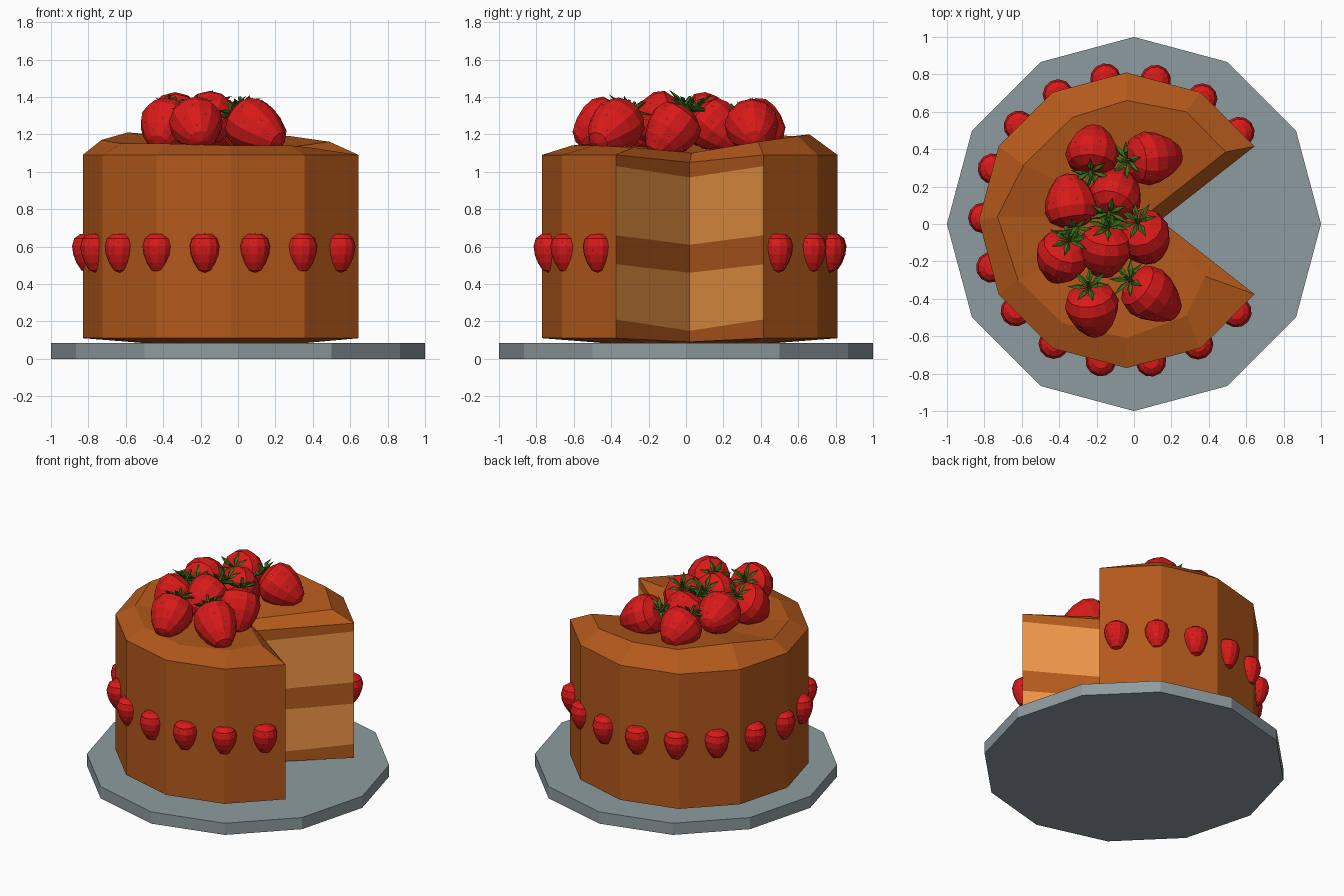
import bpy, bmesh, math, random
from mathutils import Vector, Matrix

if "Cube" in bpy.data.objects:
    bpy.data.objects.remove(bpy.data.objects["Cube"])

random.seed(4)


def material(name, rgb):
    m = bpy.data.materials.new(name)
    m.diffuse_color = (*rgb, 1)
    m.use_nodes = True
    m.node_tree.nodes["Principled BSDF"].inputs["Base Color"].default_value = m.diffuse_color
    return m


CHOC = material("chocolate", (0.45, 0.10, 0.011))
SPONGE = material("sponge", (0.83, 0.30, 0.06))
RED = material("berry_red", (0.70, 0.01, 0.01))
GREEN = material("leaf_green", (0.045, 0.18, 0.012))
SEED = material("seed_cream", (0.8, 0.6, 0.35))
PLATE = material("plate_grey", (0.27, 0.33, 0.35))


def make_mesh(name, bm, mats):
    bmesh.ops.recalc_face_normals(bm, faces=bm.faces[:])
    me = bpy.data.meshes.new(name)
    bm.to_mesh(me)
    bm.free()
    for m in mats:
        me.materials.append(m)
    return me


def add_object(name, me, matrix=Matrix()):
    ob = bpy.data.objects.new(name, me)
    ob.matrix_world = matrix
    bpy.context.collection.objects.link(ob)
    return ob


# plate: twelve-sided disc
bm = bmesh.new()
bmesh.ops.create_cone(bm, cap_ends=True, segments=12, radius1=1, radius2=1,
                      depth=0.085, matrix=Matrix.Translation((0, 0, 0.0425)))
add_object("plate", make_mesh("plate", bm, [PLATE]))

# cake: twelve-sided outline with a wedge removed (last point is the wedge apex)
CX, CY, R = -0.04, 0.02, 0.79
outline = [(CX + R * math.cos(math.radians(a)), CY + R * math.sin(math.radians(a)))
           for a in range(30, 331, 30)] + [(0.14, CY)]
N = len(outline)
rim_z = [0.11, 0.21, 0.505, 0.66, 1.03, 1.09]
apex_z = [0.09, 0.15, 0.46, 0.61, 0.97, 1.05]
# uneven crest of the icing
crest = [(0.49, 0.385, 1.16), (0.28, 0.60, 1.19), (-0.04, 0.66, 1.20),
         (-0.33, 0.57, 1.19), (-0.59, 0.315, 1.21), (-0.73, 0.04, 1.17),
         (-0.62, -0.30, 1.15), (-0.38, -0.53, 1.15), (-0.04, -0.61, 1.14),
         (0.28, -0.49, 1.14), (0.38, -0.28, 1.13), (0.04, 0.03, 1.10)]

bm = bmesh.new()
base = [bm.verts.new((CX + (x - CX) * 0.6, CY + (y - CY) * 0.6, 0.085))
        for x, y in outline]
rings = [base]
for rz, az in zip(rim_z, apex_z):
    rings.append([bm.verts.new((x, y, az if i == N - 1 else rz))
                  for i, (x, y) in enumerate(outline)])
rings.append([bm.verts.new(p) for p in crest])
for k in range(len(rings) - 1):
    lo, hi = rings[k], rings[k + 1]
    for i in range(N):
        j = (i + 1) % N
        f = bm.faces.new((lo[i], lo[j], hi[j], hi[i]))
        # the two sponge layers show only on the cut walls
        if i >= N - 2 and k in (2, 4):
            f.material_index = 1
bm.faces.new(base[::-1])
top = bm.faces.new(rings[-1])
bmesh.ops.triangulate(bm, faces=[top])
add_object("cake", make_mesh("cake", bm, [CHOC, SPONGE]))

# strawberry: lathed profile, tip at z=0, shoulder at z=1, with tiny seeds
profile = [(0.20, 0.06), (0.36, 0.25), (0.46, 0.45), (0.50, 0.66),
           (0.43, 0.85), (0.24, 0.96)]
SEG = 12
bm = bmesh.new()
rows = [[bm.verts.new((r * math.cos(i * math.tau / SEG),
                       r * math.sin(i * math.tau / SEG), z)) for i in range(SEG)]
        for r, z in profile]
tip, cap = bm.verts.new((0, 0, 0)), bm.verts.new((0, 0, 0.97))
for i in range(SEG):
    j = (i + 1) % SEG
    bm.faces.new((tip, rows[0][j], rows[0][i]))
    bm.faces.new((cap, rows[-1][i], rows[-1][j]))
    for a, b in zip(rows, rows[1:]):
        bm.faces.new((a[i], a[j], b[j], b[i]))
for k in range(4):
    r = (profile[k][0] + profile[k + 1][0]) / 2 * 0.97
    z = (profile[k][1] + profile[k + 1][1]) / 2
    for i in range(6):
        a = (2 * i + k % 2 + 0.5) * math.tau / SEG
        before = set(bm.faces)
        bmesh.ops.create_icosphere(bm, subdivisions=1, radius=0.016, matrix=Matrix.Translation(
            (r * math.cos(a), r * math.sin(a), z)))
        for f in set(bm.faces) - before:
            f.material_index = 1
berry_mesh = make_mesh("strawberry", bm, [RED, SEED])

# calyx: curled pointed leaves around a short stalk
bm = bmesh.new()
for i in range(7):
    a = i * math.tau / 7 + random.uniform(-0.15, 0.15)
    lift = random.uniform(0.015, 0.05)
    rot = Matrix.Rotation(a, 3, 'Z')
    pts = [(0, 0, 0), (0.055, 0.017, lift), (0.055, -0.017, lift),
           (0.05, 0, lift + 0.012), (0.055, 0, lift - 0.010), (0.115, 0, lift + 0.01)]
    b, l, r, u, d, t = [bm.verts.new(rot @ Vector(p)) for p in pts]
    for p, q in ((l, u), (u, r), (r, d), (d, l)):
        bm.faces.new((b, p, q))
        bm.faces.new((t, q, p))
bmesh.ops.create_cone(bm, cap_ends=True, segments=6, radius1=0.012, radius2=0.009,
                      depth=0.08, matrix=Matrix.Translation((0, 0, 0.035)))
calyx_mesh = make_mesh("calyx", bm, [GREEN])

# small strawberries around the side
for i in range(15):
    a = math.radians(38 + 20.15 * i)
    pos = (CX + 0.765 * math.cos(a), CY + 0.765 * math.sin(a), 0.46)
    add_object(f"side_strawberry_{i + 1}", berry_mesh, Matrix.LocRotScale(
        Vector(pos), Matrix.Rotation(a, 3, 'Z'), Vector((0.165, 0.165, 0.215))))

# pile of large strawberries: stalk end, then tip
pile = [((-0.23, 0.28, 1.30), (-0.21, 0.52, 1.18)),
        ((-0.03, 0.34, 1.30), (0.25, 0.37, 1.16)),
        ((-0.32, -0.02, 1.30), (-0.36, 0.27, 1.25)),
        ((-0.35, -0.09, 1.33), (-0.43, -0.29, 1.14)),
        ((-0.14, -0.02, 1.34), (-0.17, -0.28, 1.21)),
        ((0.02, 0.01, 1.33), (0.10, -0.18, 1.09)),
        ((-0.13, 0.06, 1.33), (-0.06, 0.28, 1.13)),
        ((-0.24, -0.34, 1.32), (-0.20, -0.59, 1.16)),
        ((-0.02, -0.30, 1.31), (0.23, -0.48, 1.15))]
for i, (stalk, end) in enumerate(pile, 1):
    stalk, end = Vector(stalk), Vector(end)
    axis = stalk - end
    rot = axis.to_track_quat('Z', 'Y')
    add_object(f"top_strawberry_{i}", berry_mesh, Matrix.LocRotScale(
        end, rot, Vector((0.29, 0.29, axis.length))))
    # leaves lean half-way back to vertical
    lean = (axis.normalized() + Vector((0, 0, 0.8))).to_track_quat('Z', 'Y')
    add_object(f"leaves_{i}", calyx_mesh, Matrix.LocRotScale(
        stalk, lean, Vector((1, 1, 1))))
